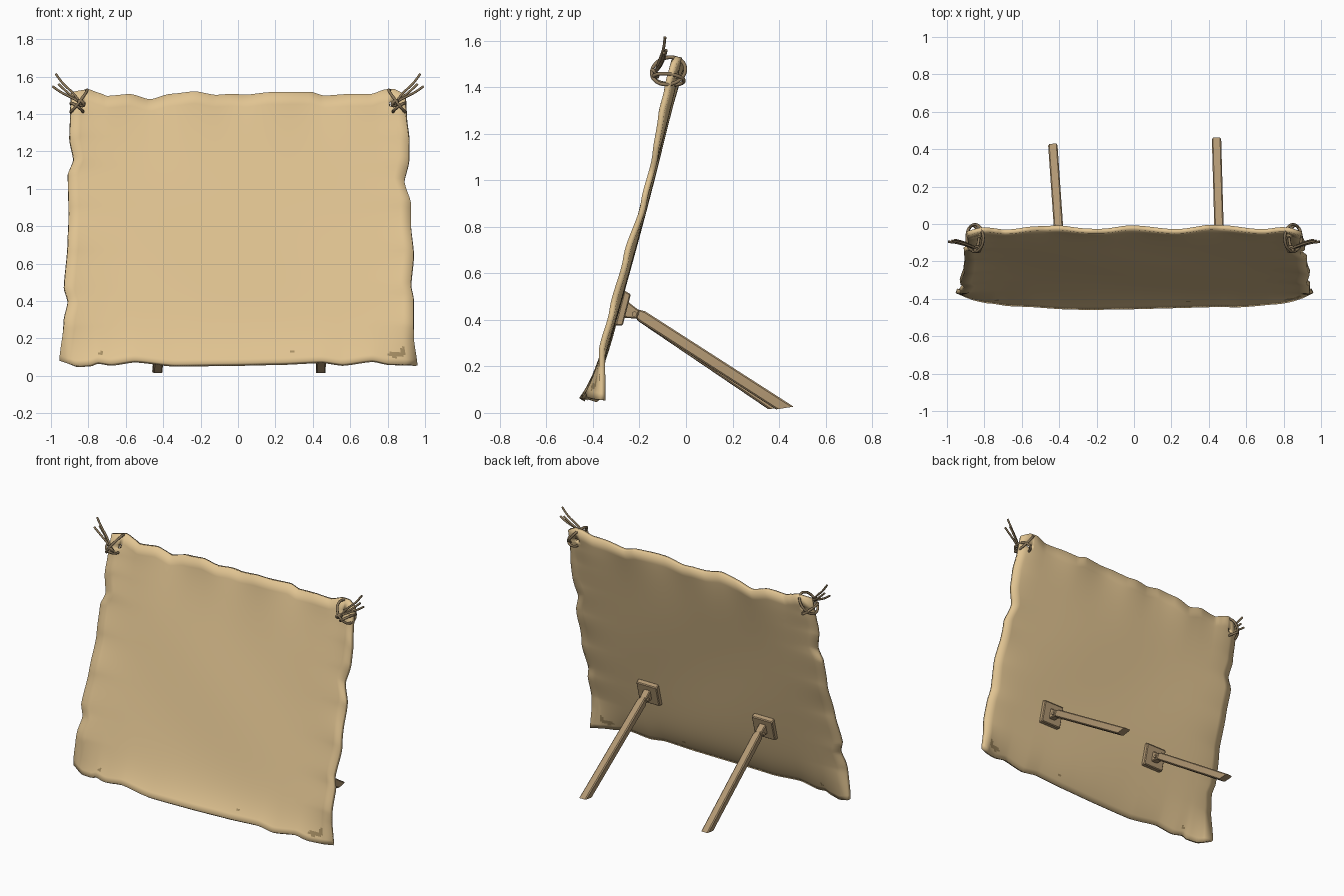
import bpy, bmesh, math
from mathutils import Vector, Matrix

if "Cube" in bpy.data.objects:
    bpy.data.objects.remove(bpy.data.objects["Cube"])


def material(name, rgb):
    m = bpy.data.materials.new(name)
    m.diffuse_color = (*rgb, 1)
    m.use_nodes = True
    m.node_tree.nodes["Principled BSDF"].inputs["Base Color"].default_value = m.diffuse_color
    return m


HIDE = material("tan hide", (0.75, 0.55, 0.285))
STAIN = material("brown stain", (0.38, 0.27, 0.125))
WOOD = material("weathered wood", (0.44, 0.31, 0.17))
ROPE = material("dark rope", (0.25, 0.18, 0.10))


def add(name, bm, *mats, angle=40):
    me = bpy.data.meshes.new(name)
    bmesh.ops.recalc_face_normals(bm, faces=bm.faces)
    bm.to_mesh(me)
    bm.free()
    ob = bpy.data.objects.new(name, me)
    bpy.context.collection.objects.link(ob)
    for m in mats:
        me.materials.append(m)
    smooth(ob, angle)
    return ob


def smooth(ob, angle):
    bpy.ops.object.select_all(action='DESELECT')
    bpy.context.view_layer.objects.active = ob
    ob.select_set(True)
    bpy.ops.object.shade_smooth_by_angle(angle=math.radians(angle))


def lookup(table, k):
    # eased interpolation through (key, value) pairs
    if k <= table[0][0]:
        return table[0][1]
    for (a, va), (b, vb) in zip(table, table[1:]):
        if k <= b:
            t = (k - a) / (b - a)
            t = 0.5 * t + 0.5 * t * t * (3 - 2 * t)
            return va + (vb - va) * t
    return table[-1][1]


# Ragged outline of the hide: top and bottom as z(x), sides as x(z)
TOP = [(-.9, 1.515), (-.8, 1.53), (-.74, 1.51), (-.7, 1.495), (-.58, 1.505), (-.47, 1.475),
       (-.36, 1.505), (-.23, 1.52), (-.12, 1.5), (-.03, 1.505), (.04, 1.5), (.17, 1.515),
       (.39, 1.515), (.46, 1.495), (.6, 1.505), (.71, 1.505), (.79, 1.53), (.87, 1.53), (.9, 1.5)]
BOTTOM = [(-.95, .08), (-.86, .05), (-.79, .055), (-.75, .07), (-.68, .06), (-.55, .078),
          (-.34, .056), (-.04, .06), (.22, .065), (.45, .075), (.56, .06), (.72, .08),
          (.81, .062), (.95, .055)]
LEFT = [(.08, -.95), (.29, -.93), (.39, -.91), (.46, -.93), (.7, -.91), (.86, -.905),
        (1.07, -.91), (1.15, -.88), (1.26, -.9), (1.4, -.895), (1.52, -.89)]
RIGHT = [(.055, .955), (.2, .94), (.41, .94), (.49, .925), (.65, .94), (.81, .925),
         (.93, .925), (1.04, .89), (1.16, .915), (1.27, .915), (1.4, .9), (1.5, .895)]
# Depth of the side rims, y(z)
RIM = [(.06, -.357), (.27, -.362), (.44, -.317), (.67, -.257), (.9, -.182), (1.11, -.132),
       (1.28, -.107), (1.4, -.08), (1.52, -.05)]
HOLES = [(-.83, 1.455), (.83, 1.455)]
# stains: x, z, half width, half height
SPOTS = [(.888, .132, .025, .026), (.84, .11, .045, .015), (-.73, .115, .013, .011),
         (.29, .125, .012, .008)]


def hide_point(u, v):
    z0 = .06 + 1.45 * v
    xl, xr = lookup(LEFT, z0), lookup(RIGHT, z0)
    x = xl + (xr - xl) * u
    zb, zt = lookup(BOTTOM, x), lookup(TOP, x)
    z = zb + (zt - zb) * v
    s = abs(2 * u - 1)
    y = -.386 + .26 * (z - .1)                                  # leaning plane
    y -= .05 * (1 - .6 * s * s) * (1 - v) ** 14                 # bottom lip
    y += (.012 * math.cos(14 * x) - .008) * v ** 12             # wavy top lip
    y += .004 * math.sin(5 * x + 3 * z) * math.sin(4 * z + 1)   # soft wrinkles
    y += (lookup(RIM, z) - y) * s ** 9                          # curled sides
    return Vector((x, y, z))


# Stretched hide: fine grid with wider border cells
def spaced(n, a, b):
    return [0] + [a + (b - a) * i / (n - 2) for i in range(n - 1)] + [1]


US, VS = spaced(150, .03, .97), spaced(122, .02, .955)
bm = bmesh.new()
grid = [[bm.verts.new(hide_point(u, v)) for u in US] for v in VS]
for r0, r1 in zip(grid, grid[1:]):
    for i in range(len(US) - 1):
        f = bm.faces.new((r0[i], r0[i + 1], r1[i + 1], r1[i]))
        c = f.calc_center_median()
        if any(((c.x - x) / w) ** 2 + ((c.z - z) / h) ** 2 < 1 for x, z, w, h in SPOTS):
            f.material_index = 1
# Rope holes in the upper corners
for hx, hz in HOLES:
    cut = [f for f in bm.faces
           if math.hypot(f.calc_center_median().x - hx, f.calc_center_median().z - hz) < .018]
    bmesh.ops.delete(bm, geom=cut, context='FACES')
hide = add("hide_panel", bm, HIDE, STAIN, angle=180)
mod = hide.modifiers.new("thickness", 'SOLIDIFY')
mod.thickness = .025
mod.offset = 0


# Corner lashings
def rope(name, pts, closed=False, r=.008):
    cu = bpy.data.curves.new(name, 'CURVE')
    cu.dimensions = '3D'
    cu.bevel_depth = r
    cu.bevel_resolution = 2
    cu.resolution_u = 5
    cu.use_fill_caps = True
    sp = cu.splines.new('BEZIER')
    sp.bezier_points.add(len(pts) - 1)
    for bp, p in zip(sp.bezier_points, pts):
        bp.co = p
        bp.handle_left_type = bp.handle_right_type = 'AUTO'
    sp.use_cyclic_u = closed
    tmp = bpy.data.objects.new(name + "_curve", cu)
    bpy.context.collection.objects.link(tmp)
    bpy.context.view_layer.update()
    me = bpy.data.meshes.new_from_object(tmp)
    bpy.data.objects.remove(tmp)
    ob = bpy.data.objects.new(name, me)
    bpy.context.collection.objects.link(ob)
    me.materials.clear()
    me.materials.append(ROPE)
    smooth(ob, 60)


def ring(c, a, b, n=10):
    return [Vector(c) + Vector(a) * math.cos(2 * math.pi * k / n)
            + Vector(b) * math.sin(2 * math.pi * k / n) for k in range(n)]


for side, sg in (("left", -1), ("right", 1)):
    def P(x, y, z):
        return Vector((sg * x, y, z))
    rope(side + "_rope_loop", ring(P(.85, -.075, 1.47), P(0, .072, .008), P(-.044, 0, .058)), True)
    rope(side + "_rope_loop_low", ring(P(.862, -.075, 1.435), P(0, .066, -.008), P(.032, 0, .022)), True)
    rope(side + "_rope_knot", ring(P(.838, -.135, 1.458), P(.013, 0, .010), P(.003, .012, -.009)), True, .009)
    for k, end in enumerate(((.975, -.09, 1.615), (.992, -.095, 1.548), (.96, -.085, 1.56))):
        a, e = P(.835, -.135, 1.453 + .005 * k), P(*end)
        m1, m2 = a.lerp(e, .35), a.lerp(e, .7)
        rope(f"{side}_rope_end_{k + 1}", [a, m1 + P(0, .005, .004 - .006 * k), m2 + P(.002, .006, -.004), e], r=.0065)


# Rear props: plate, hinge lug, pin and slanted square leg
def box_between(name, c0, h0, c1, h1, xw, up):
    bm = bmesh.new()
    vs = []
    for c, h in ((c0, h0), (c1, h1)):
        for sx, sz in ((-1, -1), (1, -1), (1, 1), (-1, 1)):
            vs.append(bm.verts.new(c + Vector((sx * xw, 0, 0)) + up * (sz * h)))
    bm.faces.new(vs[:4])
    bm.faces.new(vs[4:])
    for k in range(4):
        bm.faces.new((vs[k], vs[(k + 1) % 4], vs[4 + (k + 1) % 4], vs[4 + k]))
    bmesh.ops.bevel(bm, geom=bm.edges[:], offset=.005, segments=1, affect='EDGES')
    add(name, bm, WOOD, angle=30)


up = Vector((0, .25, .968))
back = Vector((0, .968, -.25))
# leg cross-section: square with chamfered corners
SECTION = [(1, -.75), (1, .75), (.75, 1), (-.75, 1), (-1, .75), (-1, -.75), (-.75, -1), (.75, -1)]
for side, px, fx, fy in (("left", -.39, -.432, .392), ("right", .46, .442, .425)):
    pc = Vector((px, -.27, .447))
    box_between(side + "_prop_plate", pc - back * .016, .077, pc + back * .016, .07, .075, up)
    box_between(side + "_hinge_lug", pc + back * .01, .036, Vector((px, -.205, .422)), .018, .024, up)

    bm = bmesh.new()
    bmesh.ops.create_cone(bm, cap_ends=True, segments=12, radius1=.011, radius2=.011, depth=.064,
                          matrix=Matrix.Translation((px, -.222, .425)) @ Matrix.Rotation(math.pi / 2, 4, 'Y'))
    add(side + "_hinge_pin", bm, WOOD)

    a, e = Vector((px, -.215, .432)), Vector((fx, fy, .021))
    d = (e - a).normalized()
    sx = d.cross(Vector((0, 0, 1))).normalized()
    n = sx.cross(d)
    bm = bmesh.new()
    rings = []
    for c, r, shear in ((a, .015, 0), (a + d * .03, .025, 0), (e, .025, .028)):
        rings.append([bm.verts.new(c + sx * (r * p) + n * (r * q) + d * (shear * q)) for p, q in SECTION])
    for r0, r1 in zip(rings, rings[1:]):
        for k in range(8):
            bm.faces.new((r0[k], r0[(k + 1) % 8], r1[(k + 1) % 8], r1[k]))
    bm.faces.new(rings[0])
    bm.faces.new(rings[-1])
    add(side + "_prop_leg", bm, WOOD, angle=30)
